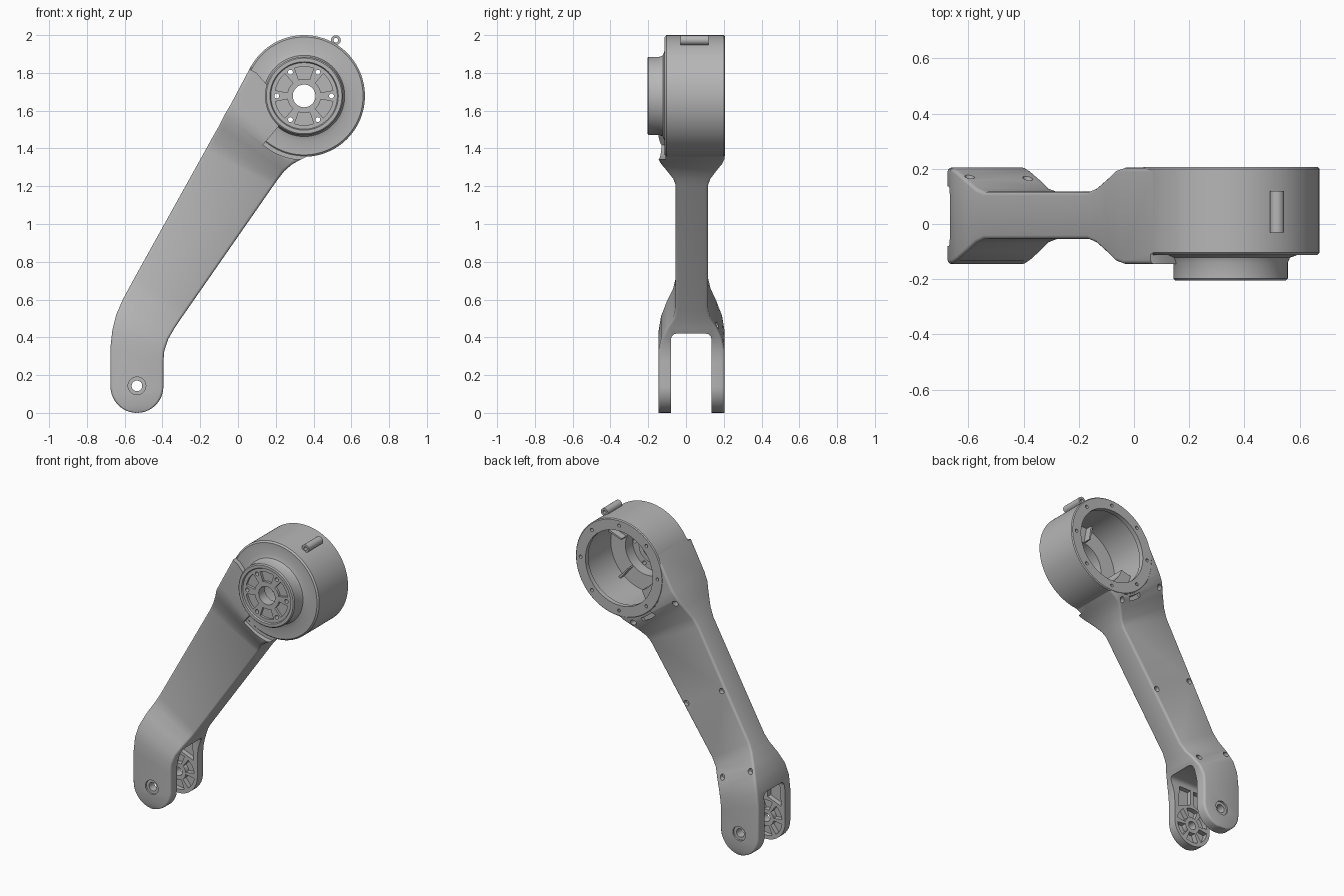
import bpy, bmesh
from math import sin, cos, radians, pi

cube = bpy.data.objects.get("Cube")
if cube:
    bpy.data.objects.remove(cube)

grey = bpy.data.materials.new("plain_grey")
grey.use_nodes = True
grey.diffuse_color = (0.47, 0.47, 0.47, 1)
grey.node_tree.nodes["Principled BSDF"].inputs["Base Color"].default_value = grey.diffuse_color

DRUM = (0.35, 1.678)      # drum axis in x, z
PIN = (-0.535, 0.143)     # fork pin axis in x, z


def skin(bm, rings, closed=False):
    """Join matching rings of points with quads, capped or closed on itself."""
    loops = [[bm.verts.new(p) for p in ring] for ring in rings]
    pairs = list(zip(loops, loops[1:]))
    if closed:
        pairs.append((loops[-1], loops[0]))
    else:
        bm.faces.new(loops[0])
        bm.faces.new(loops[-1])
    for a, b in pairs:
        n = len(a)
        for i in range(n):
            j = (i + 1) % n
            bm.faces.new((a[i], a[j], b[j], b[i]))


def turned(bm, profile, axis, closed=False, sides=72):
    """Turn a (radius, y) profile about an axis along y."""
    turn = [2 * pi * i / sides for i in range(sides)]
    skin(bm, [[(axis[0] + r * cos(t), y, axis[1] + r * sin(t)) for t in turn]
              for r, y in profile], closed)


def rod(bm, r, y0, y1, axis, sides=20):
    turned(bm, [(r, y0), (r, y1)], axis, sides=sides)


def prism(bm, outline, y0, y1):
    skin(bm, [[(x, y, z) for x, z in outline] for y in (y0, y1)])


def polar(axis, r, deg):
    return axis[0] + r * cos(radians(deg)), axis[1] + r * sin(radians(deg))


def sector(axis, r0, r1, a0, a1, steps=8):
    angles = [a0 + (a1 - a0) * i / steps for i in range(steps + 1)]
    return ([polar(axis, r1, a) for a in angles]
            + [polar(axis, r0, a) for a in reversed(angles)])


def finish(bm, name):
    bmesh.ops.recalc_face_normals(bm, faces=bm.faces)
    mesh = bpy.data.meshes.new(name)
    bm.to_mesh(mesh)
    bm.free()
    mesh.materials.append(grey)
    obj = bpy.data.objects.new(name, mesh)
    bpy.context.collection.objects.link(obj)
    return obj


def cut(obj, bm):
    """Subtract a cutter from the object and discard the cutter."""
    cutter = finish(bm, "cutter")
    cutter.hide_render = True
    mod = obj.modifiers.new("cut", 'BOOLEAN')
    mod.operation = 'DIFFERENCE'
    mod.solver = 'EXACT'
    mod.object = cutter
    bpy.context.view_layer.objects.active = obj
    bpy.ops.object.modifier_apply(modifier=mod.name)
    bpy.data.objects.remove(cutter)


def section(lx, lz, rx, rz, w):
    """Rounded cross-section from a left to a right edge; w blends thin to wide."""
    front, back = -0.055 - 0.09 * w, 0.117 + 0.087 * w
    width = ((rx - lx) ** 2 + (rz - lz) ** 2) ** 0.5
    c = min(0.014, 0.3 * width)
    ring = []
    for u0, y0, start in ((width - c, back - c, 0), (c, back - c, 90),
                          (c, front + c, 180), (width - c, front + c, 270)):
        for k in range(4):
            a = radians(start + 30 * k)
            f = (u0 + c * cos(a)) / width
            ring.append((lx + f * (rx - lx), y0 + c * sin(a), lz + f * (rz - lz)))
    return ring


# Arm: rounded foot, then stations up to the drum
rings = []
for i in range(12):
    a = radians(3 + 87 * i / 11)
    z = 0.14 - 0.14 * cos(a)
    rings.append(section(PIN[0] - 0.14 * sin(a), z, PIN[0] + 0.14 * sin(a), z, 1))
for station in (
        (-.675, .35, -.395, .27, 1), (-.665, .44, -.39, .33, 1),
        (-.645, .52, -.37, .39, .85), (-.61, .6, -.335, .45, .5),
        (-.575, .665, -.305, .495, .15), (-.545, .72, -.27, .545, 0),
        (-.17, 1.395, .185, 1.2, 0), (-.14, 1.45, .21, 1.235, .15),
        (-.1, 1.52, .245, 1.28, .55), (-.07, 1.58, .285, 1.315, .88),
        (-.04, 1.63, .32, 1.335, 1), (.068, 1.834, .45, 1.4, 1)):
    rings.append(section(*station))
bm = bmesh.new()
skin(bm, rings)
arm = finish(bm, "arm")

# Step where the raised arm face meets the drum face
bm = bmesh.new()
prism(bm, sector(DRUM, 0.1, 0.338, -130, 154, 48), -0.3, -0.108)
cut(arm, bm)

# Room for the drum cavity
bm = bmesh.new()
turned(bm, [(.19, -.3), (.19, -.1), (.29, -.1), (.29, .3)], DRUM)
cut(arm, bm)

# Fork slot with rounded top corners
bm = bmesh.new()
slot = [(-.08, -.1), (.135, -.1)]
for y, start in ((.105, 0), (-.05, 90)):
    slot += [(y + .03 * cos(radians(start + d)), .39 + .03 * sin(radians(start + d)))
             for d in range(0, 91, 30)]
skin(bm, [[(x, y, z) for y, z in slot] for x in (-0.9, -0.2)])
cut(arm, bm)

# Ribbed pockets inside both fork cheeks
bm = bmesh.new()
for i in range(6):
    prism(bm, sector(PIN, 0.055, 0.118, 60 * i + 8, 60 * i + 52, 5), -0.113, 0.168)
for s in (-1, 1):
    prism(bm, [(PIN[0] + s * u, z) for u, z in
               ((.012, .285), (.012, .385), (.1, .385), (.112, .245))], -0.113, 0.168)
cut(arm, bm)

# Pin hole with countersinks, and rear fastener holes
bm = bmesh.new()
turned(bm, [(.047, -.3), (.047, -.133), (.028, -.133),
            (.028, .192), (.047, .192), (.047, .3)], PIN, sides=32)
for x, z, y in ((-.595, .56, .14), (-.385, .465, .14), (-.345, 1.01, .09),
                (-.085, .86, .09), (-.05, 1.54, .14), (.255, 1.335, .14)):
    rod(bm, 0.018, y, 0.3, (x, z))
prism(bm, sector(DRUM, 0.334, 0.36, 226, 243), 0.165, 0.3)
cut(arm, bm)

# Drum: open at the back, stepped hub at the front
bm = bmesh.new()
turned(bm, [(.06, -.196), (.176, -.196), (.181, -.205), (.2, -.205), (.207, -.198),
            (.207, -.14), (.215, -.122), (.24, -.113), (.312, -.113), (.322, -.104),
            (.322, .2), (.316, .206), (.248, .206), (.248, .175), (.265, .17),
            (.265, -.085), (.16, -.09), (.16, -.165), (.09, -.165), (.09, -.13),
            (.06, -.13)], DRUM, closed=True, sides=96)
drum = finish(bm, "drum")

# Hub pockets, hub holes and rear rim holes
bm = bmesh.new()
for i in range(6):
    prism(bm, sector(DRUM, 0.09, 0.155, 60 * i + 11, 60 * i + 49), -0.3, -0.18)
    rod(bm, 0.013, -0.3, -0.12, polar(DRUM, 0.145, 60 * i))
for i in range(8):
    rod(bm, 0.011, 0.18, 0.3, polar(DRUM, 0.284, 45 * i))
cut(drum, bm)

# Block and ribs inside the drum
bm = bmesh.new()
prism(bm, sector(DRUM, 0.19, 0.28, 195, 245), -0.1, 0.08)
inner_block = finish(bm, "inner_block")
bm = bmesh.new()
for a in (20, 100, 310):
    prism(bm, sector(DRUM, 0.165, 0.27, a - 1.5, a + 1.5, 1), -0.1, -0.04)
inner_ribs = finish(bm, "inner_ribs")

# Small eyelet on the drum rim
bm = bmesh.new()
turned(bm, [(.012, -.03), (.026, -.03), (.026, .12), (.012, .12)],
       (0.518, 1.973), closed=True, sides=24)
eyelet = finish(bm, "eyelet")

# Smooth shading with sharp edges kept
bpy.ops.object.select_all(action='DESELECT')
for obj in (arm, drum, inner_block, inner_ribs, eyelet):
    obj.select_set(True)
bpy.context.view_layer.objects.active = arm
bpy.ops.object.shade_smooth_by_angle(angle=radians(35))
